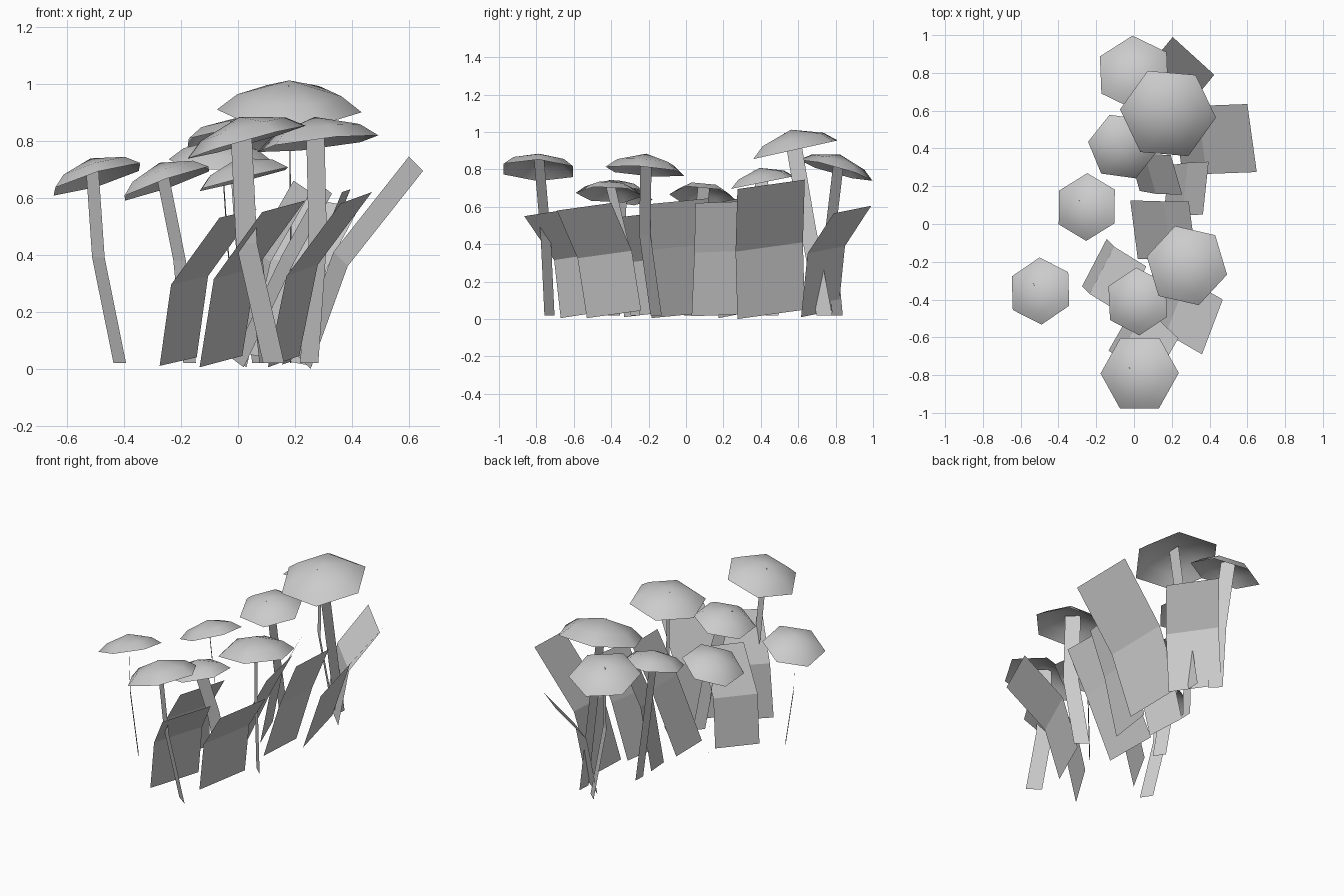
import bpy
import bmesh
from math import cos, sin, radians, tau
from mathutils import Vector

cube = bpy.data.objects.get("Cube")
if cube:
    bpy.data.objects.remove(cube, do_unlink=True)


def make_material(name, colour):
    material = bpy.data.materials.new(name)
    material.use_nodes = True
    material.diffuse_color = colour
    shader = material.node_tree.nodes["Principled BSDF"]
    shader.inputs["Base Color"].default_value = colour
    shader.inputs["Roughness"].default_value = 0.8
    return material


GREY = make_material("light grey", (0.6, 0.6, 0.6, 1))


def finish(name, bm, smooth=False):
    mesh = bpy.data.meshes.new(name)
    for face in bm.faces:
        face.smooth = smooth
    bm.to_mesh(mesh)
    bm.free()
    mesh.materials.append(GREY)
    obj = bpy.data.objects.new(name, mesh)
    bpy.context.collection.objects.link(obj)
    return obj


def ribbon(name, points, half_width):
    """Flat strip that follows the points, with a crease at each one."""
    bm = bmesh.new()
    side = Vector(half_width)
    rows = []
    for point in points:
        centre = Vector(point)
        rows.append((bm.verts.new(centre - side), bm.verts.new(centre + side)))
    for low, high in zip(rows, rows[1:]):
        bm.faces.new((low[0], low[1], high[1], high[0]))
    return finish(name, bm)


def cap(name, centre, radius, normal, spin):
    """Open six-sided dome made of a crown fan and a skirt ring."""
    bm = bmesh.new()
    turn = Vector((0, 0, 1)).rotation_difference(normal)

    def place(share, height, step):
        angle = radians(spin) + tau * step / 6
        local = Vector((share * cos(angle), share * sin(angle), height))
        return bm.verts.new(centre + turn @ (local * radius))

    rim = [place(1, 0, step) for step in range(6)]
    shoulder = [place(0.72, 0.22, step) for step in range(6)]
    apex = place(0, 0.43, 0)
    for i in range(6):
        j = (i + 1) % 6
        bm.faces.new((rim[i], rim[j], shoulder[j], shoulder[i]))
        bm.faces.new((shoulder[i], shoulder[j], apex))
    return finish(name, bm, smooth=True)


def mushroom(name, centre, radius, slope, spin, base, bend, half_width):
    """Tilted cap on a bent flat stem; slope is the rise of the rim in x and y."""
    centre = Vector(centre)
    normal = Vector((-slope[0], -slope[1], 1)).normalized()
    cap(name + "_cap", centre, radius, normal, spin)
    stem_top = centre + normal * radius * 0.36
    ribbon(name + "_stem", [(*base, 0.02), bend, stem_top], (*half_width, 0))


# Mushrooms, from the front to the back
mushroom("front_mushroom", (.03, -.79, .795), .215, (.28, -.04), 0,
         (.125, -.73), (.03, -.75, .44), (.037, -.027))
mushroom("left_mushroom", (.28, -.22, .79), .22, (.12, -.08), -13,
         (.25, -.16), (.28, -.22, .45), (.032, -.03))
mushroom("middle_mushroom", (.02, -.41, .665), .18, (.25, -.04), 33,
         (.1, -.27), (.06, -.33, .4), (.025, .025))
mushroom("far_right_mushroom", (-.495, -.355, .665), .18, (.3, -.15), 33,
         (-.415, -.385), (-.49, -.36, .39), (.022, -.032))
mushroom("right_mushroom", (-.25, .09, .65), .18, (.35, -.1), 30,
         (-.17, .02), (-.205, .06, .38), (.022, -.032))
mushroom("small_back_mushroom", (-.06, .41, .73), .185, (0, .2), -8,
         (0, .46), (-.035, .43, .42), (.002, .035))
mushroom("tall_mushroom", (.18, .585, .905), .255, (0, .22), -5,
         (.185, .74), (.185, .65, .5), (.002, .042))
mushroom("back_mushroom", (0, .8, .795), .205, (.1, -.28), 33,
         (.08, .81), (.02, .77, .45), (.03, -.028))

# Broad creased leaves: base, crease and tip centres, then half the width
ribbon("front_leaf", [(-.06, -.54, .025), (-.01, -.575, .335), (.16, -.735, .57)],
       (.075, .13, .02))
ribbon("right_leaf", [(-.21, -.205, .025), (-.17, -.245, .31), (0, -.35, .545)],
       (.065, .125, .015))
ribbon("left_leaf", [(.16, -.385, .025), (.225, -.435, .345), (.415, -.545, .6)],
       (.055, .145, .02))
ribbon("centre_leaf", [(0, -.03, .02), (.175, -.035, .385), (.31, -.035, .63)],
       (-.02, .155, .015))
ribbon("inner_leaf", [(0, .28, .025), (.085, .265, .395), (.225, .26, .64)],
       (-.03, .105, .02))
ribbon("middle_leaf", [(.17, .17, .02), (.27, .185, .36), (.38, .19, .625)],
       (.015, .14, .005))
ribbon("tall_leaf", [(.23, .455, .025), (.36, .445, .385), (.625, .455, .72)],
       (-.025, .18, .025))
ribbon("back_leaf", [(.15, .715, .03), (.2, .75, .37), (.315, .89, .585)],
       (-.11, .1, .02))
